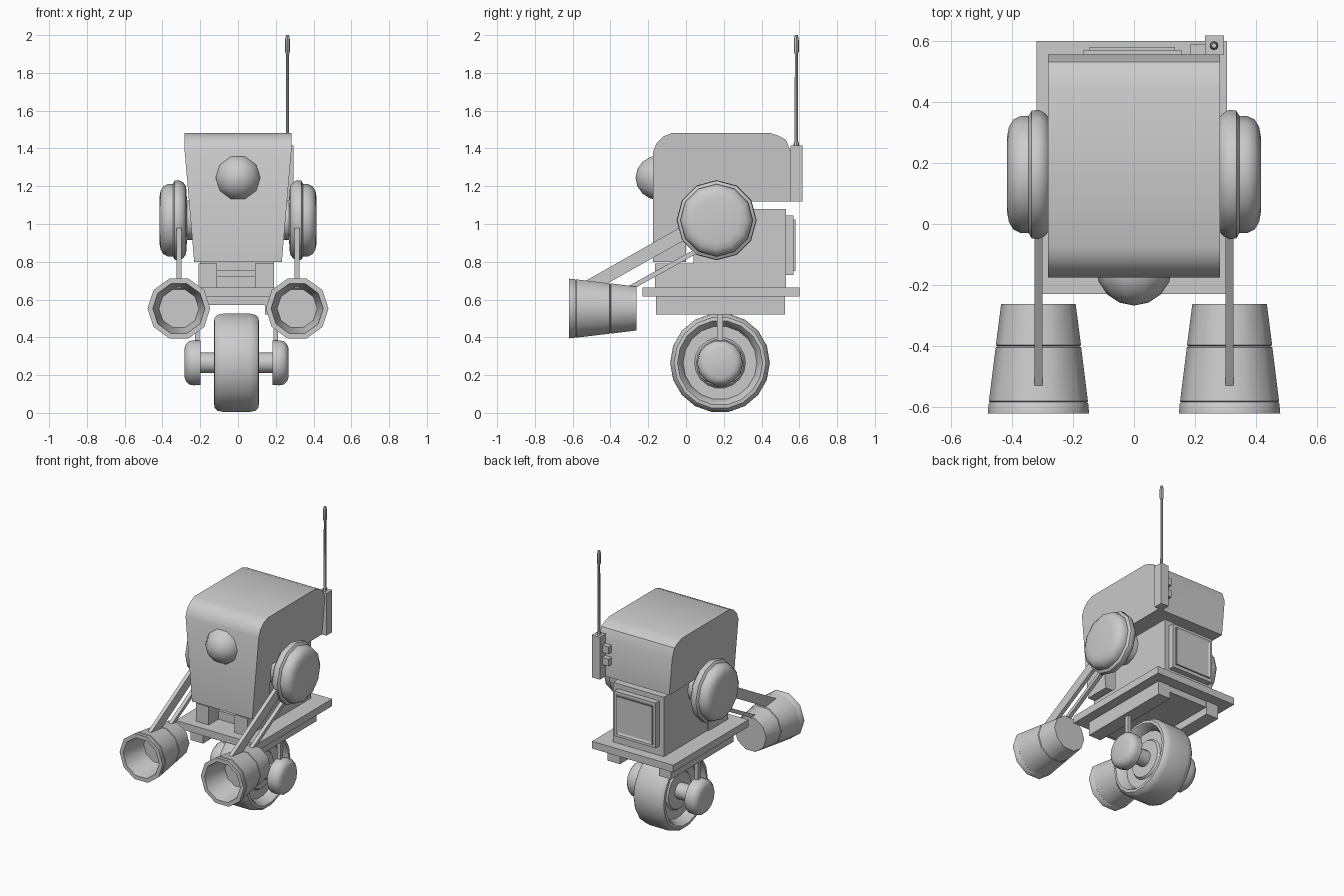
import bpy, bmesh, math
from mathutils import Vector

if "Cube" in bpy.data.objects:
    bpy.data.objects.remove(bpy.data.objects["Cube"])

SIDES = ((-1, "left"), (1, "right"))
BASE_X = -0.008          # base and wheel sit slightly off centre


def finish(name, bm, smooth=0):
    bmesh.ops.remove_doubles(bm, verts=bm.verts, dist=1e-5)
    bmesh.ops.recalc_face_normals(bm, faces=bm.faces)
    me = bpy.data.meshes.new(name)
    bm.to_mesh(me)
    bm.free()
    ob = bpy.data.objects.new(name, me)
    bpy.context.collection.objects.link(ob)
    if smooth:
        bpy.ops.object.select_all(action='DESELECT')
        ob.select_set(True)
        bpy.context.view_layer.objects.active = ob
        bpy.ops.object.shade_smooth_by_angle(angle=math.radians(smooth))
    return ob


def box(name, x, y, z):
    bm = bmesh.new()
    bmesh.ops.create_cube(bm, size=1)
    for v in bm.verts:
        v.co = Vector([(r[0] + r[1]) / 2 + c * (r[1] - r[0])
                       for c, r in zip(v.co, (x, y, z))])
    return finish(name, bm)


def lathe(name, profile, axis, centre, n=12, smooth=40, flip=1):
    """Spin (radius, distance) points around an axis."""
    bm = bmesh.new()
    rings = []
    for r, a in profile:
        ring = []
        for i in range(n):
            t = 2 * math.pi * i / n
            c, s = r * math.cos(t), r * math.sin(t)
            a2 = a * flip
            p = {'x': (a2, c, s), 'y': (c, a2, s), 'z': (c, s, a2)}[axis]
            ring.append(bm.verts.new(Vector(p) + Vector(centre)))
        rings.append(ring)
    for p, q in zip(rings, rings[1:]):
        for i in range(n):
            j = (i + 1) % n
            bm.faces.new((p[i], p[j], q[j], q[i]))
    bmesh.ops.dissolve_degenerate(bm, dist=1e-6, edges=bm.edges)
    return finish(name, bm, smooth)


def extrude_side(name, pts, x0, x1, width=None, smooth=0):
    """Extrude a (y, z) outline along x; width(z) gives an optional taper."""
    bm = bmesh.new()
    a, b = [[bm.verts.new((x * (width(z) if width else 1), y, z)) for y, z in pts]
            for x in (x0, x1)]
    bm.faces.new(a)
    bm.faces.new(b[::-1])
    for i in range(len(pts)):
        j = (i + 1) % len(pts)
        bm.faces.new((a[i], a[j], b[j], b[i]))
    return finish(name, bm, smooth)


# Head: rounded L-shaped hood, narrowing downwards
hood = [(-.175, .80), (-.175, 1.38), (-.155, 1.43), (-.12, 1.463), (-.075, 1.482),
        (.445, 1.482), (.495, 1.465), (.53, 1.445), (.555, 1.38), (.555, 1.12),
        (0, 1.12), (0, .80)]
extrude_side("head", hood, -1, 1,
             lambda z: .282 if z >= 1.38 else .232 + .05 * (z - .80) / .58, 35)

# Eye dome
R = .125
lathe("eye", [(R * math.sin(math.pi * i / 8), -R * math.cos(math.pi * i / 8))
              for i in range(9)], 'y', (0, -.142, 1.245), 10)

# Body with back hatch
bx = (-.20, .19)
box("body", bx, (.04, .53), (.66, 1.08))
box("neck", (-.1, .1), (.0, .33), (1.0, 1.16))
box("hatch", (-.165, .155), (.52, .57), (.73, 1.045))
bm = bmesh.new()
bmesh.ops.create_cube(bm, size=1)
for v in bm.verts:
    v.co = (-.005 + v.co.x * .28, .565 + v.co.y * .03, .8875 + v.co.z * .27)
back = [f for f in bm.faces if f.calc_center_median().y > .575]
bmesh.ops.inset_region(bm, faces=back, thickness=.018)
for v in back[0].verts:
    v.co.y -= .007
finish("hatch_panel", bm)

# Blocks and cross bars under the head
box("left_neck_block", (-.21, -.11), (-.165, .05), (.66, .79))
box("right_neck_block", (.09, .19), (-.165, .05), (.66, .79))
box("lower_cross_bar", (-.11, .09), (-.06, .05), (.66, .725))
box("upper_cross_bar", (-.11, .09), (-.02, .05), (.725, .755))

# Base plate, under plate and rails
box("base_plate", (-.32, .305), (-.23, .60), (.615, .665))
box("under_plate", (-.17, .155), (-.155, .52), (.572, .62))
for s, side in SIDES:
    x = sorted((BASE_X + s * .15, BASE_X + s * .245))
    box(side + "_rail", x, (-.16, .525), (.52, .62))

# Wheel with recessed sides, axle, fork and hub caps
hub = (BASE_X, .18, .265)
half = [(0, .07), (.125, .07), (.135, .055), (.195, .055), (.21, .10), (.225, .118),
        (.243, .116), (.258, .10), (.264, .07)]
lathe("wheel", half + [(r, -a) for r, a in reversed(half)], 'x', hub, 18)
lathe("axle", [(0, -.21), (.055, -.21), (.055, .21), (0, .21)], 'x', hub, 12)
cap = [(0, .19), (.12, .19), (.122, .225), (.118, .25), (.10, .268), (.08, .275), (0, .275)]
for s, side in SIDES:
    lathe(side + "_hub_cap", cap, 'x', hub, 14, flip=s)
    x = sorted((BASE_X + s * .195, BASE_X + s * .22))
    box(side + "_fork", x, (.165, .195), (.27, .54))

# Shoulder drums, arms and lamp-shaped hands
drum = [(0, .19), (.105, .19), (.105, .27), (.18, .275), (.20, .29), (.212, .312),
        (.209, .335), (.192, .345), (.192, .37), (.18, .395), (.155, .41),
        (.12, .416), (0, .416)]
lamp = [(0, -.262), (.122, -.262), (.1395, -.397), (.133, -.40), (.14, -.404),
        (.162, -.58), (.159, -.583), (.163, -.588), (.166, -.62), (.138, -.62),
        (.106, -.44), (0, -.44)]
upper_arm = [(-.53, .66), (-.53, .70), (-.035, .98), (.06, .98), (.04, .93), (-.035, .90),
             (-.46, .66)]
lower_arm = [(-.325, .64), (-.325, .66), (.05, .868), (.06, .845), (-.29, .65)]
for s, side in SIDES:
    lathe(side + "_shoulder", drum, 'x', (0, .162, 1.02), 12, flip=s)
    lathe(side + "_hand", lamp, 'y', (s * .313, 0, .5525), 10)
    x0, x1 = sorted((s * .299, s * .325))
    extrude_side(side + "_upper_arm", upper_arm, x0, x1)
    extrude_side(side + "_lower_arm", lower_arm, x0, x1)

# Antenna with mount box and clips
box("antenna_box", (.232, .294), (.553, .617), (1.12, 1.415))
lathe("antenna", [(0, 1.41), (.014, 1.41), (.014, 1.425), (.009, 1.44), (.008, 1.90),
                  (.013, 1.912), (.013, 1.975), (.008, 2.0), (0, 2.0)],
      'z', (.262, .584, 0), 8)
for i, z in enumerate((1.215, 1.30)):
    box("antenna_clip_%d" % (i + 1), (.185, .24), (.54, .59), (z, z + .05))
